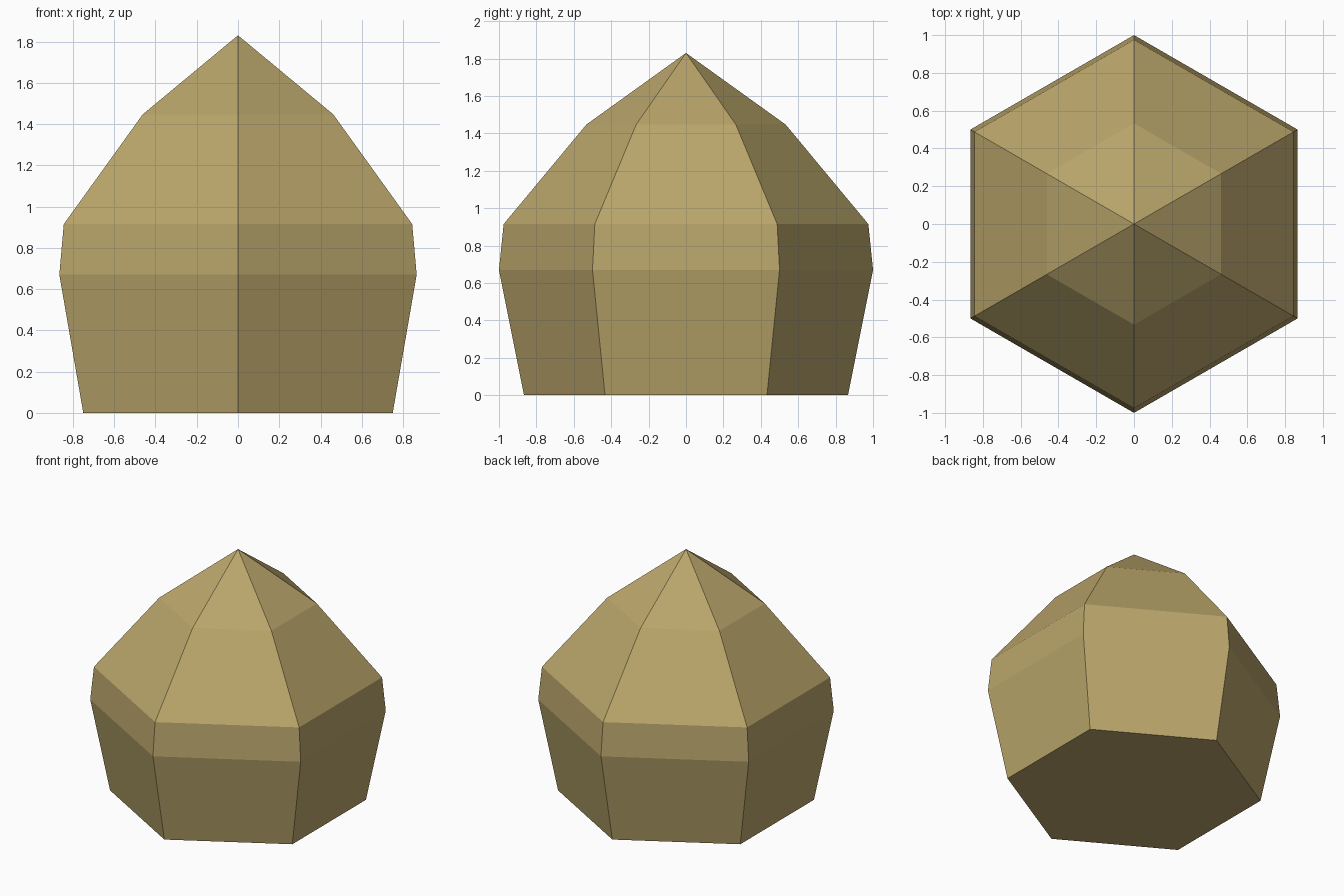
import bpy, bmesh, math

if "Cube" in bpy.data.objects:
    bpy.data.objects.remove(bpy.data.objects["Cube"])

SIDES = 6
# Radius and height of each ring, from the base up
PROFILE = [(0.866, 0.0), (1.0, 0.67), (0.975, 0.915), (0.533, 1.447)]
APEX_Z = 1.83

tan = bpy.data.materials.new("straw_tan")
tan.diffuse_color = (0.49, 0.38, 0.147, 1.0)
tan.use_nodes = True
tan.node_tree.nodes["Principled BSDF"].inputs["Base Color"].default_value = tan.diffuse_color

bm = bmesh.new()

# Hexagonal rings with a corner facing front and back
rings = []
for r, z in PROFILE:
    ring = []
    for i in range(SIDES):
        a = math.pi / 2 + i * math.tau / SIDES
        ring.append(bm.verts.new((r * math.cos(a), r * math.sin(a), z)))
    rings.append(ring)

# Flat base
bm.faces.new(rings[0][::-1])

# Side walls and pointed cap
apex = bm.verts.new((0, 0, APEX_Z))
for i in range(SIDES):
    j = (i + 1) % SIDES
    for low, high in zip(rings, rings[1:]):
        bm.faces.new((low[i], low[j], high[j], high[i]))
    bm.faces.new((rings[-1][i], rings[-1][j], apex))

bmesh.ops.recalc_face_normals(bm, faces=bm.faces)
mesh = bpy.data.meshes.new("domed_hut")
bm.to_mesh(mesh)
bm.free()
mesh.materials.append(tan)
bpy.context.collection.objects.link(bpy.data.objects.new("domed_hut", mesh))
